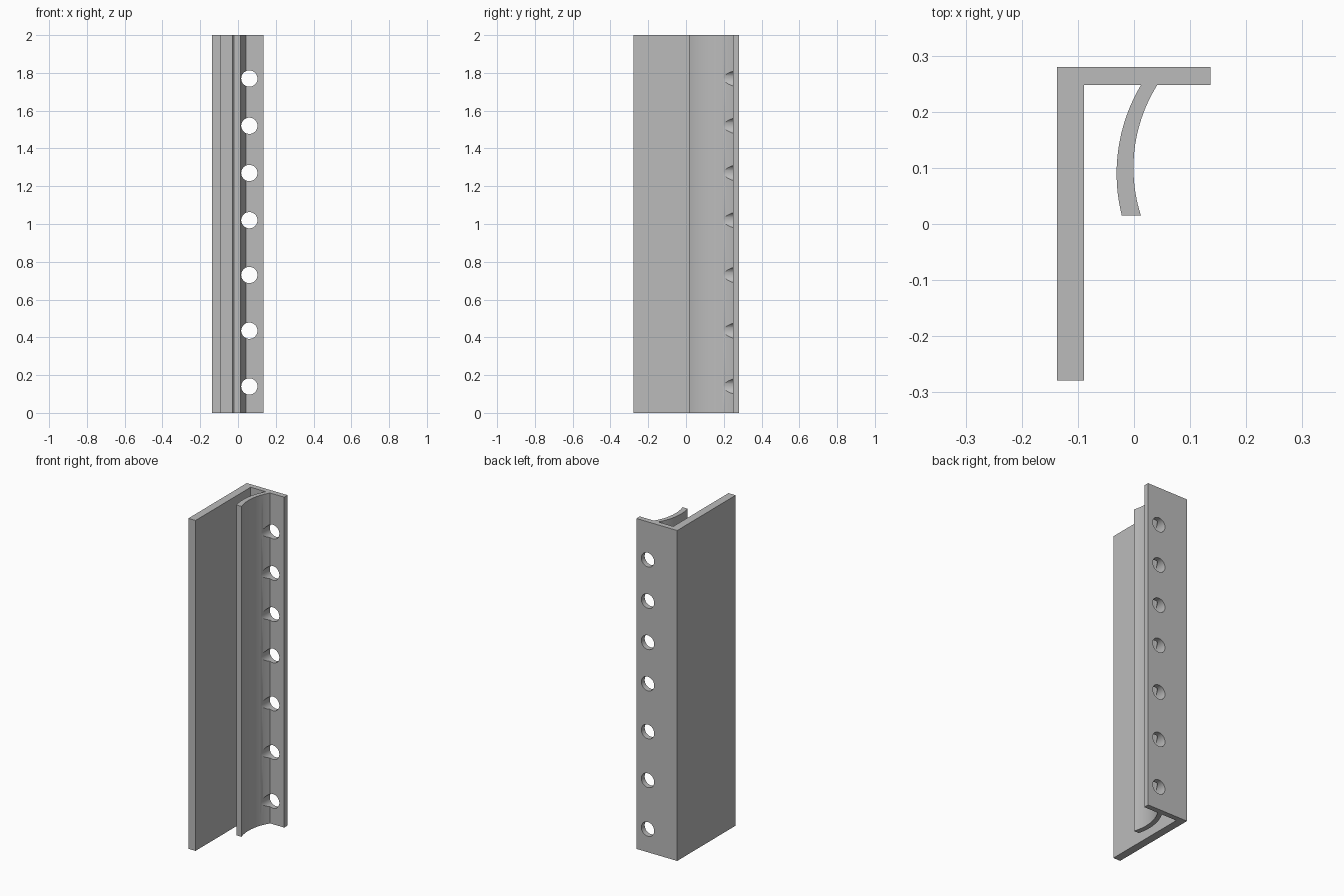
import bpy, bmesh, math

cube = bpy.data.objects.get("Cube")
if cube:
    bpy.data.objects.remove(cube)

HEIGHT = 2.0
TIP_Y, WEB_Y = 0.015, 0.248

grey = bpy.data.materials.new("plain_grey")
grey.use_nodes = True
colour = (0.5, 0.5, 0.5, 1)
grey.diffuse_color = colour
grey.node_tree.nodes["Principled BSDF"].inputs["Base Color"].default_value = colour


def fin_arc(centre_y, radius, steps=24):
    """Curved side of the fin, from the web down to its tip."""
    points = []
    for i in range(steps + 1):
        y = WEB_Y + (TIP_Y - WEB_Y) * i / steps
        points.append((0.277 - math.sqrt(radius ** 2 - (y - centre_y) ** 2), y))
    return points


# Cross-section: long flange, web and curved fin in one outline
outline = [(-0.137, 0.28), (-0.137, -0.279), (-0.089, -0.279), (-0.089, WEB_Y)]
outline += fin_arc(0.09, 0.308)
outline += reversed(fin_arc(0.1, 0.278))
outline += [(0.136, WEB_Y), (0.136, 0.28)]

bm = bmesh.new()
face = bm.faces.new([bm.verts.new((x, y, 0)) for x, y in outline])
top = bmesh.ops.extrude_face_region(bm, geom=[face])["geom"]
bmesh.ops.translate(bm, vec=(0, 0, HEIGHT),
                    verts=[v for v in top if isinstance(v, bmesh.types.BMVert)])
bmesh.ops.recalc_face_normals(bm, faces=bm.faces)
mesh = bpy.data.meshes.new("slotted_rail")
bm.to_mesh(mesh)
bm.free()
mesh.materials.append(grey)
rail = bpy.data.objects.new("slotted_rail", mesh)
bpy.context.collection.objects.link(rail)

# Row of round holes through the web, also notching the fin root
for z in (0.14, 0.435, 0.73, 1.02, 1.27, 1.52, 1.77):
    bpy.ops.mesh.primitive_cylinder_add(vertices=48, radius=0.043, depth=0.4,
                                        location=(0.06, 0.2, z),
                                        rotation=(math.pi / 2, 0, 0))
    cutter = bpy.context.object
    cutter.name = "hole_cutter"
    cutter.data.materials.append(grey)
    cutter.hide_render = True
    cut = rail.modifiers.new("hole", "BOOLEAN")
    cut.operation = "DIFFERENCE"
    cut.solver = "EXACT"
    cut.object = cutter
    bpy.ops.object.select_all(action="DESELECT")
    bpy.context.view_layer.objects.active = rail
    rail.select_set(True)
    bpy.ops.object.modifier_apply(modifier=cut.name)
    bpy.data.objects.remove(cutter)

bpy.ops.object.shade_smooth_by_angle(angle=math.radians(30))
